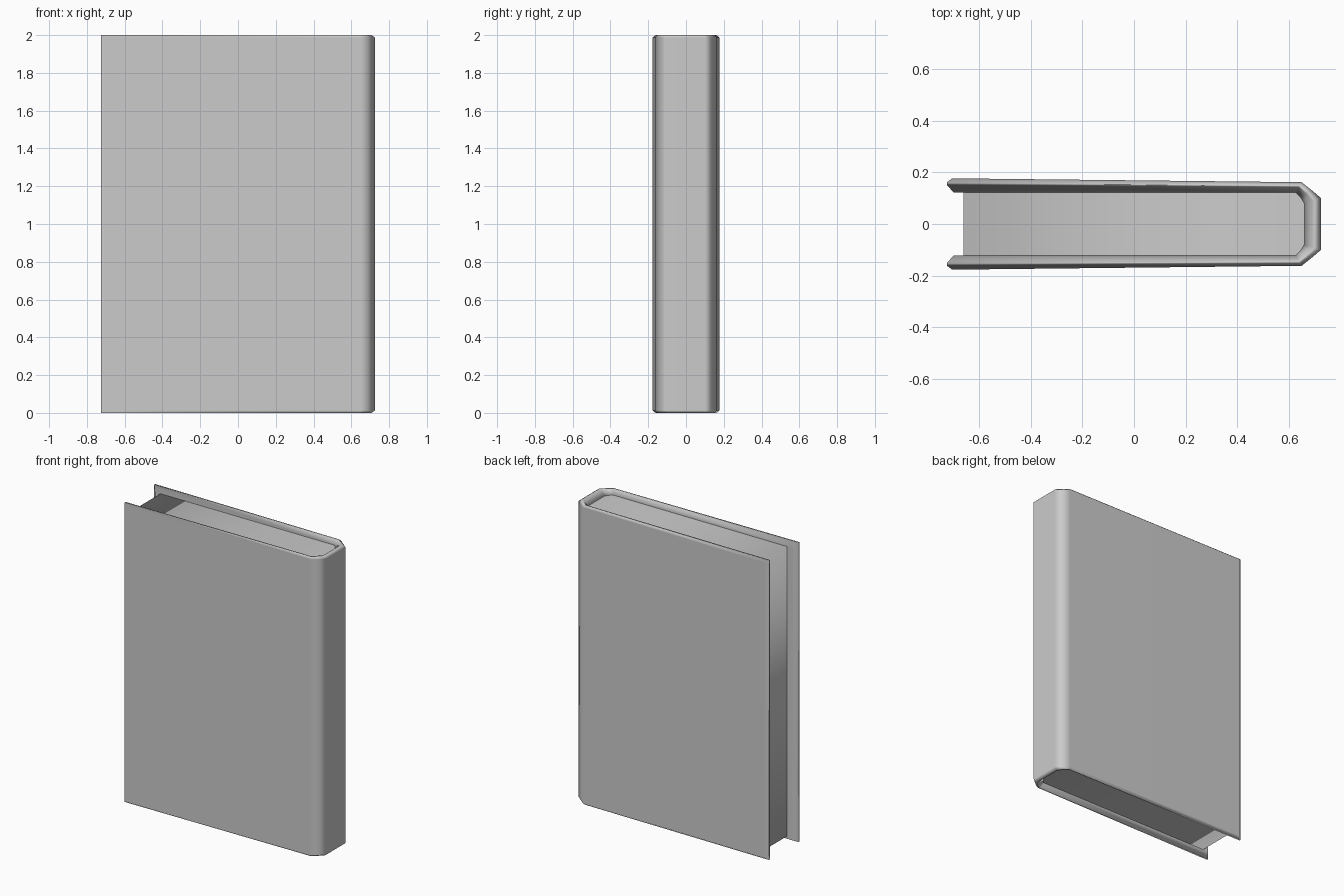
import bpy, bmesh

if "Cube" in bpy.data.objects:
    bpy.data.objects.remove(bpy.data.objects["Cube"])

def finish(name, bm):
    bmesh.ops.recalc_face_normals(bm, faces=bm.faces)
    mesh = bpy.data.meshes.new(name)
    bm.to_mesh(mesh)
    bm.free()
    obj = bpy.data.objects.new(name, mesh)
    bpy.context.collection.objects.link(obj)
    mesh.shade_smooth()
    return obj

def mirrored(half):
    return half + [(x, -y) for x, y in reversed(half)]

# Cover: U-shaped shell wrapping the spine, with a bevelled rim
outer = mirrored([(-0.705, 0.177), (0.65, 0.162), (0.69, 0.13), (0.725, 0.10)])
inner = mirrored([(-0.70, 0.123), (0.625, 0.123), (0.645, 0.105), (0.66, 0.08)])
# layers through the thickness: blend outer->inner, open-end x, rim inset in z
layers = [(0.0, -0.705, 0.013), (0.28, -0.725, 0.0), (0.48, -0.725, 0.0), (1.0, -0.70, 0.03)]

bm = bmesh.new()
rings = []
for i, (o, n) in enumerate(zip(outer, inner)):
    def point(layer, top):
        f, end_x, inset = layer
        x = end_x if i in (0, len(outer) - 1) else o[0] + (n[0] - o[0]) * f
        y = o[1] + (n[1] - o[1]) * f
        return bm.verts.new((x, y, 2 - inset if top else inset))
    rings.append([point(l, False) for l in reversed(layers)] + [point(l, True) for l in layers])
for a, b in zip(rings, rings[1:]):
    for k in range(8):
        j = (k + 1) % 8
        bm.faces.new((a[k], a[j], b[j], b[k]))
for r in (rings[0], rings[-1]):          # bevelled board edges
    for l in range(3):
        bm.faces.new((r[3 - l], r[4 + l], r[5 + l], r[2 - l]))
cover = finish("cover", bm)
mod = cover.modifiers.new("weighted_normals", 'WEIGHTED_NORMAL')
mod.weight = 80

# Pages: one smooth strip over the top, fore-edge and bottom
bm = bmesh.new()
path = [(0.662, 1.968), (-0.66, 1.968), (-0.66, 0.032), (0.662, 0.032)]
rows = [[bm.verts.new((x, y, z)) for y in (-0.124, 0.124)] for x, z in path]
for a, b in zip(rows, rows[1:]):
    bm.faces.new((a[0], a[1], b[1], b[0]))
pages = finish("pages", bm)
# make the strip face outwards (first face is the page top)
if pages.data.polygons[0].normal.z < 0:
    pages.data.flip_normals()
